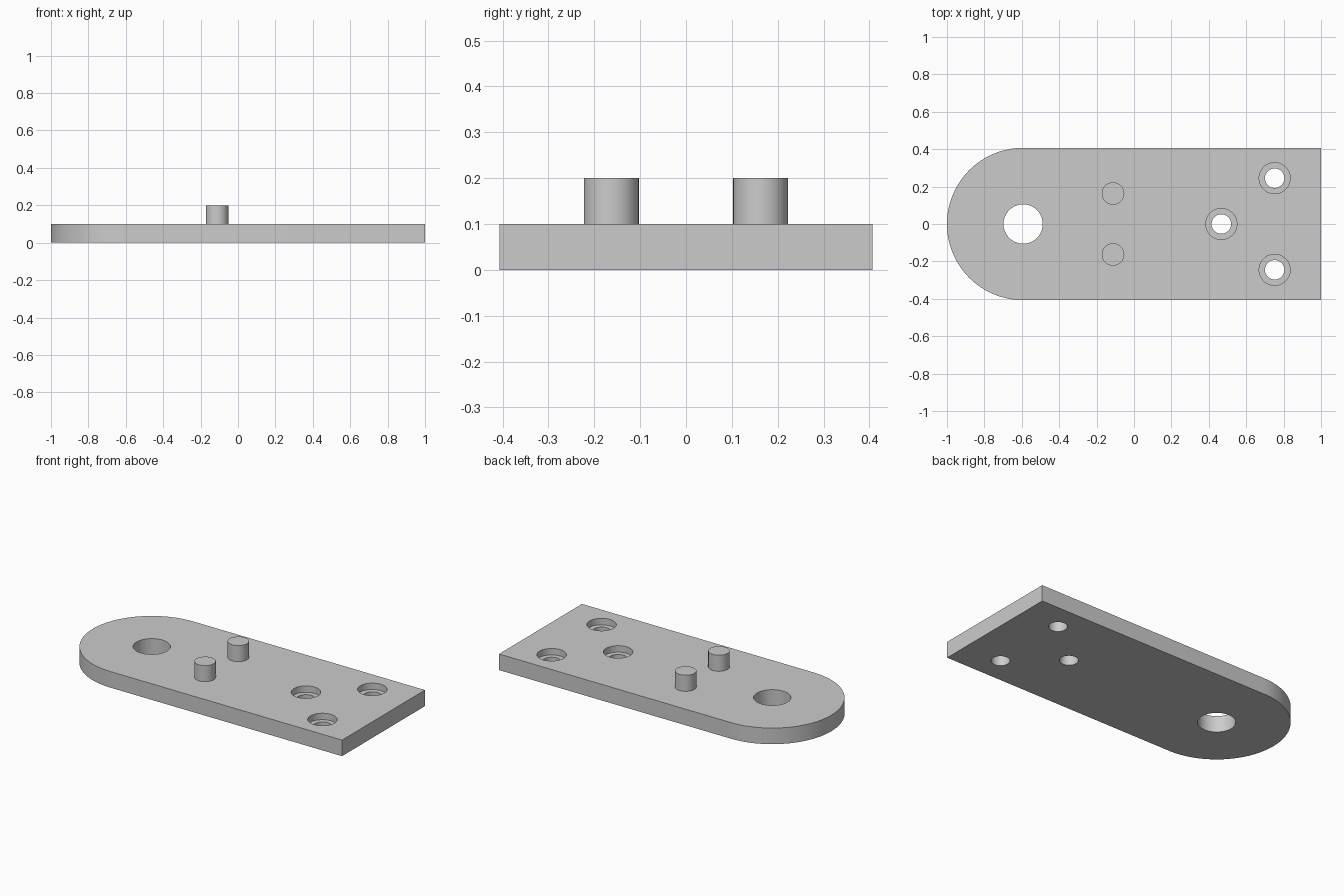
import bpy, bmesh
from math import pi, sin, cos, radians

if "Cube" in bpy.data.objects:
    bpy.data.objects.remove(bpy.data.objects["Cube"], do_unlink=True)

THICK = 0.1        # plate thickness
HALF = 0.407       # half width, also the radius of the rounded end
END_X = HALF - 1   # centre of the rounded end
SINK = 0.06        # floor height of the counterbores

grey = bpy.data.materials.new("plain grey")
grey.use_nodes = True
grey.diffuse_color = (0.6, 0.6, 0.6, 1)
grey.node_tree.nodes["Principled BSDF"].inputs["Base Color"].default_value = (0.6, 0.6, 0.6, 1)


def prism(name, outline, z0, z1):
    """Extrude a closed outline from z0 up to z1."""
    bm = bmesh.new()
    base = bm.faces.new([bm.verts.new((x, y, z0)) for x, y in outline])
    top = bmesh.ops.extrude_face_region(bm, geom=[base])["geom"]
    bmesh.ops.translate(bm, vec=(0, 0, z1 - z0),
                        verts=[v for v in top if isinstance(v, bmesh.types.BMVert)])
    bmesh.ops.recalc_face_normals(bm, faces=bm.faces)
    mesh = bpy.data.meshes.new(name)
    bm.to_mesh(mesh)
    bm.free()
    mesh.materials.append(grey)
    obj = bpy.data.objects.new(name, mesh)
    bpy.context.collection.objects.link(obj)
    return obj


def arc(x, y, r, start, end, n):
    return [(x + r * cos(start + (end - start) * i / n),
             y + r * sin(start + (end - start) * i / n)) for i in range(n + 1)]


def cylinder(name, x, y, r, z0, z1):
    return prism(name, arc(x, y, r, 0, 2 * pi, 64)[:-1], z0, z1)


def select_only(obj):
    bpy.ops.object.select_all(action="DESELECT")
    obj.select_set(True)
    bpy.context.view_layer.objects.active = obj


def cut(target, cutter):
    cutter.hide_render = True
    mod = target.modifiers.new("cut", "BOOLEAN")
    mod.operation, mod.solver, mod.object = "DIFFERENCE", "EXACT", cutter
    select_only(target)
    bpy.ops.object.modifier_apply(modifier=mod.name)
    bpy.data.objects.remove(cutter, do_unlink=True)


# Plate with one rounded end
plate = prism("plate", arc(END_X, 0, HALF, pi / 2, 3 * pi / 2, 64)
              + [(1, -HALF), (1, HALF)], 0, THICK)

# Large through hole
cut(plate, cylinder("large_hole", END_X, 0, 0.105, -0.1, 0.3))

# Counterbored screw holes
for x, y in [(0.467, 0), (0.752, 0.245), (0.752, -0.245)]:
    cut(plate, cylinder("screw_hole", x, y, 0.052, -0.1, 0.3))
    cut(plate, cylinder("counterbore", x, y, 0.083, SINK, 0.3))

# Pair of upright pins
pins = [cylinder(side + "_pin", -0.112, y, 0.06, THICK, 2 * THICK)
        for side, y in (("back", 0.163), ("front", -0.163))]

for obj in [plate] + pins:
    select_only(obj)
    bpy.ops.object.shade_smooth_by_angle(angle=radians(30))
